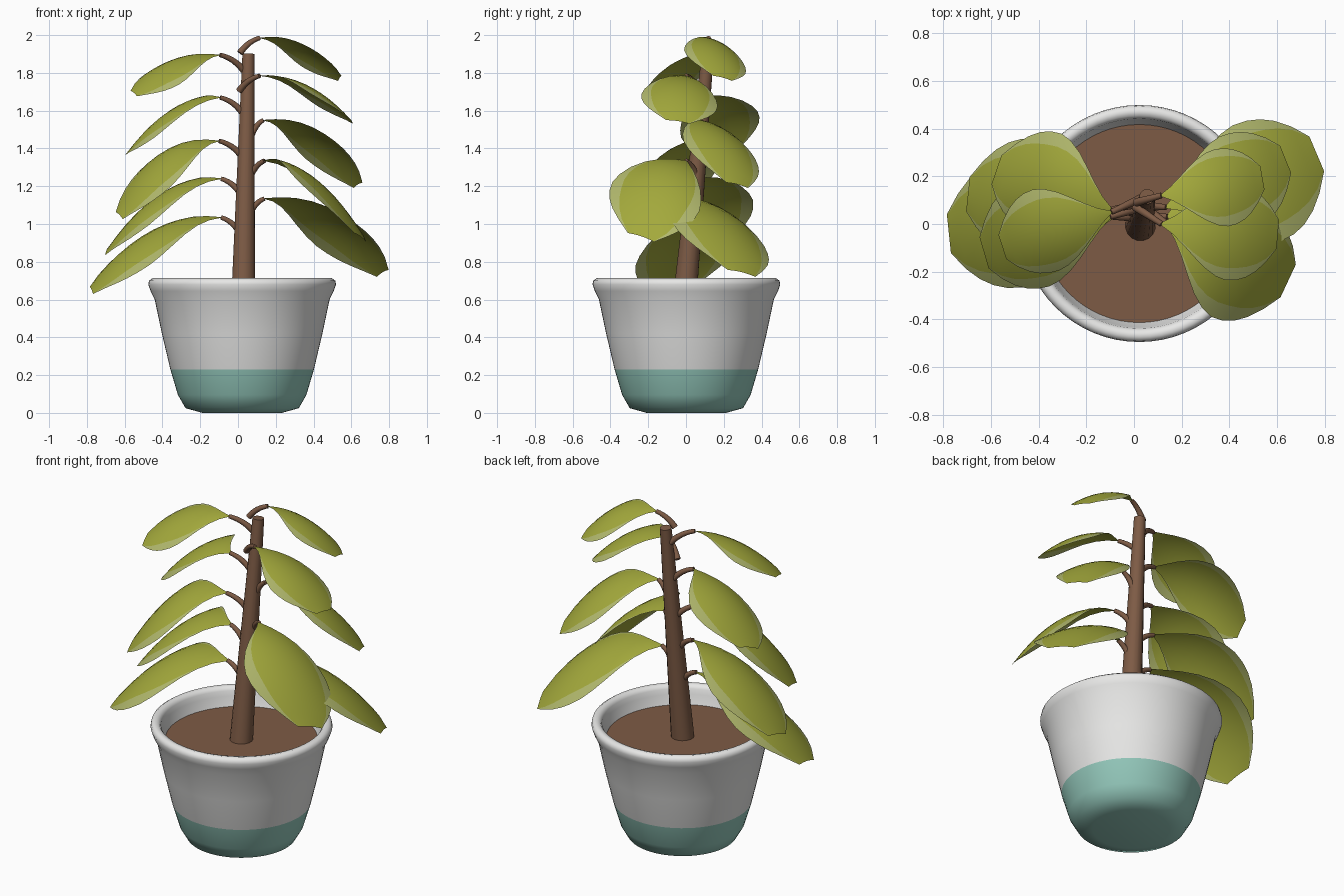
import bpy
import math
from mathutils import Vector

if "Cube" in bpy.data.objects:
    bpy.data.objects.remove(bpy.data.objects["Cube"])


def material(name, rgb):
    m = bpy.data.materials.new(name)
    m.use_nodes = True
    m.diffuse_color = (*rgb, 1)
    m.node_tree.nodes["Principled BSDF"].inputs["Base Color"].default_value = (*rgb, 1)
    return m


WHITE = material("pot white", (0.8, 0.8, 0.79))
TEAL = material("pot teal", (0.29, 0.57, 0.49))
BROWN = material("bark brown", (0.207, 0.105, 0.06))
GREEN = material("leaf green", (0.37, 0.40, 0.045))
PALE = material("leaf edge pale green", (0.45, 0.49, 0.155))


def mesh_object(name, verts, faces, mats, sharp=40):
    me = bpy.data.meshes.new(name)
    me.from_pydata(verts, [], faces)
    for m in mats:
        me.materials.append(m)
    me.shade_smooth()
    me.set_sharp_from_angle(angle=math.radians(sharp))
    ob = bpy.data.objects.new(name, me)
    bpy.context.collection.objects.link(ob)
    return ob


def loft(name, rings, mats, sides, caps=(True, True), sharp=40):
    """Join rings, each a list of points, into a skin with optional end caps."""
    verts = [p for ring in rings for p in ring]
    faces = []
    for r in range(len(rings) - 1):
        for i in range(sides):
            j = (i + 1) % sides
            a, b = r * sides, (r + 1) * sides
            faces.append((a + i, a + j, b + j, b + i))
    if caps[0]:
        faces.append(tuple(reversed(range(sides))))
    if caps[1]:
        faces.append(tuple(range(len(verts) - sides, len(verts))))
    return mesh_object(name, verts, faces, mats, sharp)


def circle(center, r, sides):
    c = Vector(center)
    return [c + Vector((r * math.cos(k * math.tau / sides),
                        r * math.sin(k * math.tau / sides), 0)) for k in range(sides)]


def tube(name, points, radii, mat, sides):
    """Round tube along a path of points."""
    rings = []
    for i, p in enumerate(points):
        d = points[min(i + 1, len(points) - 1)] - points[max(i - 1, 0)]
        q = d.to_track_quat('Z', 'Y')
        rings.append([p + q @ v for v in circle((0, 0, 0), radii[i], sides)])
    return loft(name, rings, [mat], sides)


# Pot: outer wall, rolled rim and sloping inner wall
CX = 0.022
profile = [(0.21, 0), (0.30, 0.025), (0.34, 0.095), (0.38, 0.23), (0.425, 0.42),
           (0.463, 0.6), (0.485, 0.645), (0.497, 0.68), (0.493, 0.7), (0.475, 0.713),
           (0.452, 0.708), (0.44, 0.69), (0.435, 0.66), (0.41, 0.59)]
pot = loft("pot", [circle((CX, 0.002, z), r, 64) for r, z in profile],
           [WHITE, TEAL], 64, caps=(True, False), sharp=75)
for f in pot.data.polygons:
    f.material_index = 1 if f.center.z < 0.22 else 0

# Soil disc
mesh_object("soil", circle((CX, 0.002, 0.605), 0.416, 64), [tuple(range(64))], [BROWN])

# Leaning, tapered stem
STEM_BASE, STEM_TOP = Vector((0.027, -0.008, 0.59)), Vector((0.055, 0.115, 1.9))
tube("stem", [STEM_BASE, STEM_TOP], [0.064, 0.032], BROWN, 16)


def stem_at(z):
    return STEM_BASE.lerp(STEM_TOP, (z - STEM_BASE.z) / (STEM_TOP.z - STEM_BASE.z))


def petiole(name, start, end):
    mid = start.lerp(end, 0.4) + Vector((0, 0, 0.03))
    pts = [start.lerp(mid, t).lerp(mid.lerp(end, t), t) for t in (k / 6 for k in range(7))]
    tube(name, pts, [0.018 - 0.001 * k for k in range(7)], BROWN, 10)


# Outline of half a leaf: (distance along, share of half width)
OUTLINE = [(0, 0.03), (0.1, 0.18), (0.2, 0.38), (0.3, 0.6), (0.4, 0.8), (0.5, 0.94),
           (0.59, 1), (0.68, 0.98), (0.76, 0.91), (0.84, 0.78), (0.92, 0.58), (1, 0.3)]


def leaf(name, base, azimuth, reach, drop, width, roll):
    """Cupped blade, rolled to one side and bowing to a blunt tip, with a pale margin."""
    a, r = math.radians(azimuth), math.radians(roll)
    along = Vector((math.cos(a), math.sin(a), 0))
    side = Vector((-math.sin(a), math.cos(a), 0))
    across = side * math.cos(r) - Vector((0, 0, math.sin(r)))
    down = -side * math.sin(r) - Vector((0, 0, math.cos(r)))
    verts, faces = [], []
    for t, w in OUTLINE:
        half = width / 2
        inner = 1 - 0.04 - 0.2 * math.sin(math.pi * t ** 1.7)
        for u in [-1] + [inner * k / 3 for k in range(-3, 4)] + [1]:
            cup = 0.28 * half * (w * u) ** 2
            verts.append(base + along * reach * t + across * half * w * u + down * cup
                         - Vector((0, 0, drop * t ** 2.3)))
    n = 9
    for row in range(len(OUTLINE) - 1):
        for c in range(n - 1):
            i = row * n + c
            faces.append((i, i + n, i + n + 1, i + 1))
    ob = mesh_object(name, verts, faces, [GREEN, PALE], 80)
    for k, f in enumerate(ob.data.polygons):
        f.material_index = 1 if k % (n - 1) in (0, n - 2) else 0


# Leaves from top to bottom: base point, heading, reach, drop, width, roll
LEFT = [((0.115, 0.12, 1.985), 10, 0.43, 0.21, 0.34, 15),
        ((0.115, 0, 1.785), -5, 0.49, 0.24, 0.41, 9),
        ((0.135, 0.07, 1.55), 22, 0.54, 0.34, 0.42, 13),
        ((0.14, 0, 1.335), -25, 0.56, 0.4, 0.53, 17),
        ((0.14, 0.03, 1.135), 23, 0.68, 0.39, 0.54, 13)]
RIGHT = [((-0.095, 0.05, 1.895), 198, 0.48, 0.2, 0.37, 15),
         ((-0.095, 0.06, 1.67), 161, 0.51, 0.28, 0.45, 18),
         ((-0.1, 0.03, 1.44), 196, 0.55, 0.39, 0.47, 15),
         ((-0.09, 0.06, 1.24), 174, 0.61, 0.38, 0.5, 15),
         ((-0.09, 0.03, 1.035), 186, 0.69, 0.38, 0.56, 13)]
for name, sign, rows in (("left", 1, LEFT), ("right", -1, RIGHT)):
    for k, (base, *shape) in enumerate(rows, 1):
        base = Vector(base)
        start = stem_at(base.z - 0.08)
        if sign > 0 and k < 3:  # top two stalks wrap across the stem
            start += Vector((-0.045, -0.025, 0))
        else:
            start.x += sign * 0.025
        petiole(f"{name}_stalk_{k}", start, base)
        leaf(f"{name}_leaf_{k}", base, *shape)
